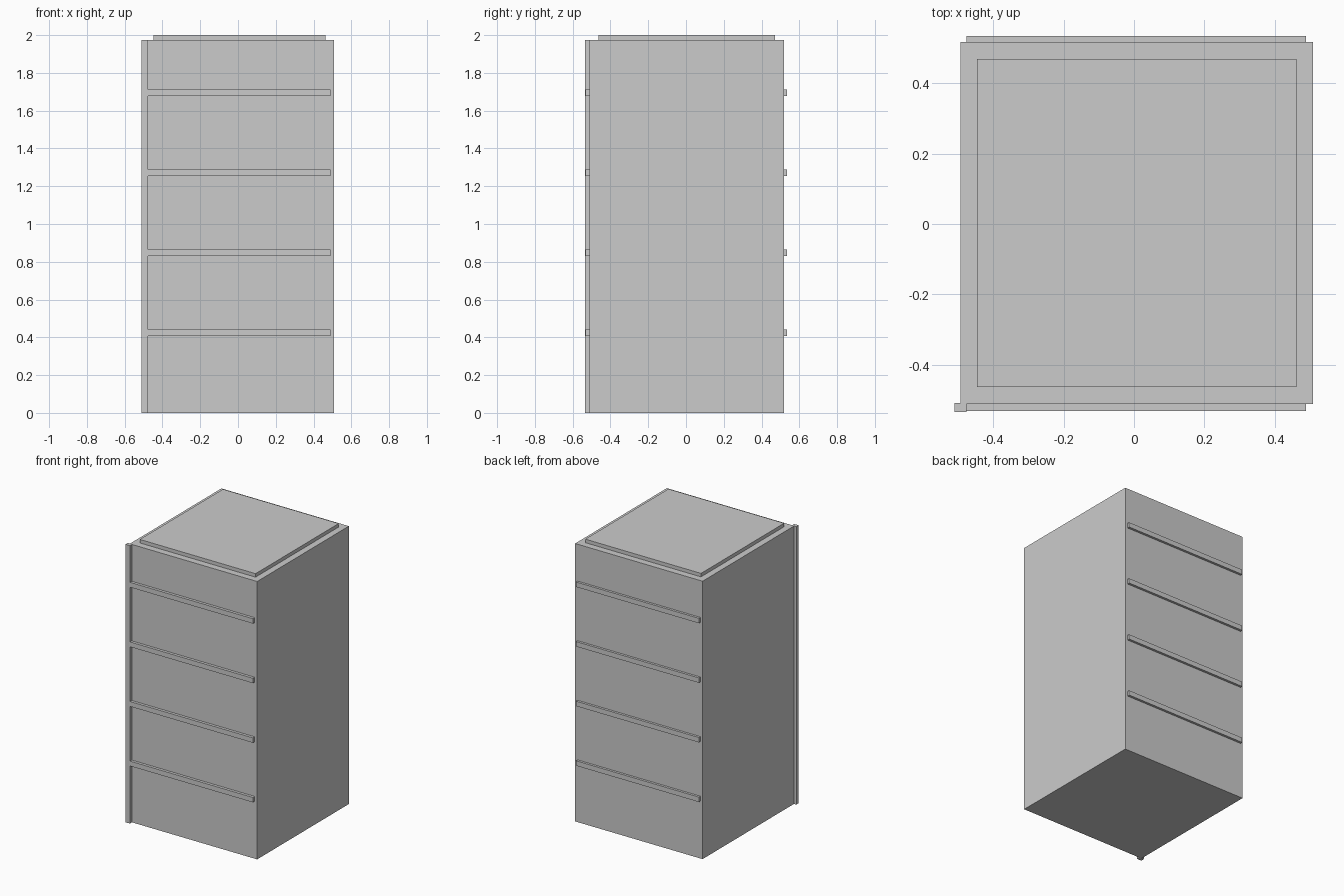
import bpy
from mathutils import Vector

default = bpy.data.objects.get("Cube")
if default:
    bpy.data.objects.remove(default, do_unlink=True)

GREY = (0.6, 0.6, 0.6, 1.0)
concrete = bpy.data.materials.new("plain_grey")
concrete.use_nodes = True
concrete.diffuse_color = GREY
concrete.node_tree.nodes["Principled BSDF"].inputs["Base Color"].default_value = GREY


def box(name, low, high):
    """Box between two opposite corners."""
    low, high = Vector(low), Vector(high)
    bpy.ops.mesh.primitive_cube_add(size=1, location=(low + high) / 2)
    obj = bpy.context.object
    obj.name = name
    obj.scale = high - low
    bpy.ops.object.transform_apply(location=False, rotation=False, scale=True)
    obj.data.materials.append(concrete)
    return obj


# Tower body and raised roof slab
LEFT, RIGHT = -0.493, 0.509
FRONT, BACK = -0.512, 0.518
EAVES = 1.975
box("tower_body", (LEFT, FRONT, 0), (RIGHT, BACK, EAVES))
box("roof_slab", (-0.447, -0.464, EAVES), (0.463, 0.470, 2))

# Full-height pilaster on the front corner
POST_EDGE = -0.476
box("corner_post", (-0.511, -0.535, 0), (POST_EDGE, -0.509, EAVES))

# Floor ledges across the front and the back
for floor in range(4):
    z = 0.425 + 0.4235 * floor
    bottom, top = z - 0.0175, z + 0.0175
    box(f"front_ledge_{floor + 1}", (POST_EDGE, -0.532, bottom), (0.49, FRONT, top))
    box(f"back_ledge_{floor + 1}", (POST_EDGE, BACK, bottom), (0.49, 0.535, top))
